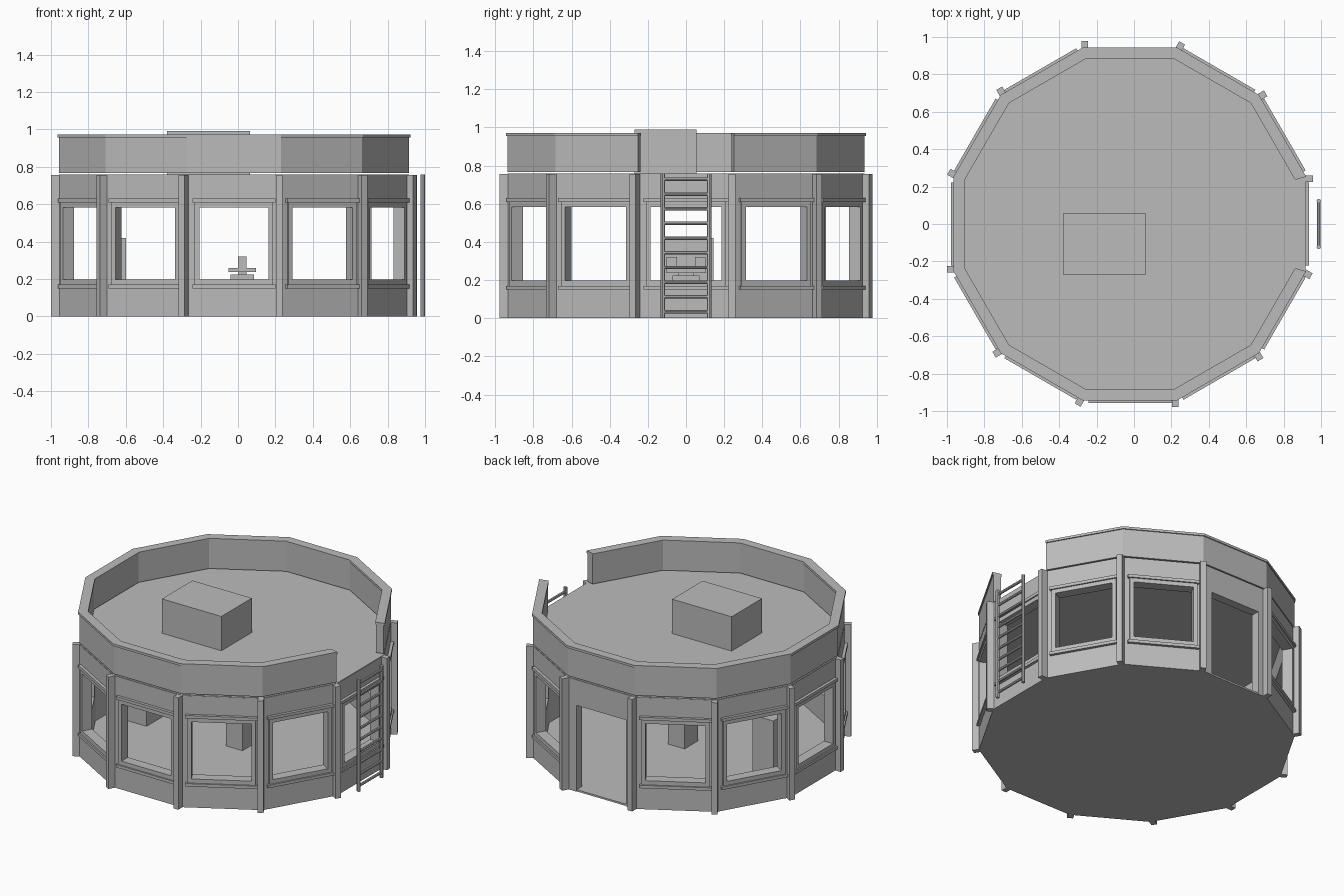
import bpy, bmesh, math
from mathutils import Matrix, Vector

if "Cube" in bpy.data.objects:
    bpy.data.objects.remove(bpy.data.objects["Cube"])

SIDES = 12
STEP = 2 * math.pi / SIDES
TAN = math.tan(STEP / 2)
CENTRE = Matrix.Translation((-0.022, 0, 0))   # the tower body sits off centre, the ladder balances it
WALL_OUT, WALL_IN, WALL_TOP = 0.938, 0.88, 0.755
HOLE, HOLE_LOW, HOLE_HIGH = 0.185, 0.198, 0.583
DOOR_SIDE = 3                                  # back
LADDER_SIDE = 0                                # +x

grey = bpy.data.materials.new("plain_grey")
grey.use_nodes = True
colour = (0.5, 0.5, 0.5, 1)
grey.diffuse_color = colour
grey.node_tree.nodes["Principled BSDF"].inputs["Base Color"].default_value = colour


def finish(bm, name):
    bmesh.ops.recalc_face_normals(bm, faces=bm.faces)
    mesh = bpy.data.meshes.new(name)
    bm.to_mesh(mesh)
    bm.free()
    mesh.materials.append(grey)
    obj = bpy.data.objects.new(name, mesh)
    bpy.context.collection.objects.link(obj)
    return obj


def side_matrix(i):
    """Local x points out of side i, local y runs along it."""
    return CENTRE @ Matrix.Rotation(i * STEP, 4, 'Z')


def box(bm, x0, x1, y0, y1, z0, z1, matrix=Matrix()):
    place = Matrix.Translation(((x0 + x1) / 2, (y0 + y1) / 2, (z0 + z1) / 2))
    size = Matrix.Diagonal((x1 - x0, y1 - y0, z1 - z0, 1))
    bmesh.ops.create_cube(bm, size=1, matrix=matrix @ place @ size)


def rod(bm, a, b, radius):
    a, b = Vector(a), Vector(b)
    d = b - a
    m = Matrix.Translation((a + b) / 2) @ d.to_track_quat('Z', 'Y').to_matrix().to_4x4()
    bmesh.ops.create_cone(bm, cap_ends=True, segments=8, radius1=radius,
                          radius2=radius, depth=d.length, matrix=m)


def corner(k, r, z):
    """Corner between side k and side k + 1 for apothem r."""
    return side_matrix(k) @ Vector((r, r * TAN, z))


def slab(name, r, z0, z1):
    bm = bmesh.new()
    face = bm.faces.new([bm.verts.new(corner(k, r, z0)) for k in range(SIDES)])
    top = bmesh.ops.extrude_face_region(bm, geom=[face], use_keep_orig=True)["geom"]
    bmesh.ops.translate(bm, vec=(0, 0, z1 - z0),
                        verts=[v for v in top if isinstance(v, bmesh.types.BMVert)])
    finish(bm, name)


def open_ring(name, r_in, r_out, z0, z1):
    """Mitred ring that leaves out the ladder side."""
    bm = bmesh.new()
    section = ((r_in, z0), (r_out, z0), (r_out, z1), (r_in, z1))
    loops = [[bm.verts.new(corner(LADDER_SIDE + k, r, z)) for r, z in section]
             for k in range(SIDES)]
    for a, b in zip(loops, loops[1:]):
        for j in range(4):
            n = (j + 1) % 4
            bm.faces.new((a[j], a[n], b[n], b[j]))
    bm.faces.new(loops[0])
    bm.faces.new(loops[-1])
    finish(bm, name)


# Walls: a pierced outer skin, thickened inwards
bm = bmesh.new()
half = WALL_OUT * TAN
across = (-half, -HOLE, HOLE, half)
levels = (0, HOLE_LOW, HOLE_HIGH, WALL_TOP)
for i in range(SIDES):
    m = side_matrix(i)
    for c in range(3):
        for r in range(3):
            if c == 1 and (r == 1 or (r == 0 and i == DOOR_SIDE)):
                continue
            bm.faces.new([bm.verts.new(m @ Vector((WALL_OUT, across[c + dc], levels[r + dr])))
                          for dc, dr in ((0, 0), (1, 0), (1, 1), (0, 1))])
bmesh.ops.remove_doubles(bm, verts=bm.verts, dist=0.0001)
inner = bmesh.ops.extrude_face_region(bm, geom=bm.faces[:], use_keep_orig=True)["geom"]
for v in [g for g in inner if isinstance(g, bmesh.types.BMVert)]:
    p = CENTRE.inverted() @ v.co
    side = round(math.atan2(p.y, p.x) / STEP + 0.001)
    m = side_matrix(side)
    q = m.inverted() @ v.co
    q.x = WALL_IN
    if abs(q.y) > HOLE + 0.01:
        q.y *= WALL_IN / WALL_OUT
    v.co = m @ q
finish(bm, "walls")

slab("floor", 0.934, 0, 0.012)
slab("roof", 0.936, 0.735, 0.758)

# Parapet and its coping
open_ring("parapet", 0.887, 0.936, 0.766, 0.956)
open_ring("parapet_coping", 0.883, 0.943, 0.956, 0.972)

# Corner posts, window frames, sills and heads
posts, frames, ledges = bmesh.new(), bmesh.new(), bmesh.new()
for i in range(SIDES):
    m = side_matrix(i)
    box(posts, 0.93, 0.978, 0.224, 0.26, 0, 0.756, m)
    if i == DOOR_SIDE:
        continue
    for y0, y1 in ((-0.21, -HOLE), (HOLE, 0.21)):
        box(frames, 0.93, 0.948, y0, y1, 0.17, 0.61, m)
    for z0, z1 in ((0.17, HOLE_LOW), (HOLE_HIGH, 0.61)):
        box(frames, 0.93, 0.948, -HOLE, HOLE, z0, z1, m)
    for z in (0.15, 0.61):
        box(ledges, 0.93, 0.957, -0.222, 0.222, z, z + 0.02, m)
finish(posts, "corner_posts")
finish(frames, "window_frames")
finish(ledges, "window_sills_and_heads")

# Rooftop box
bm = bmesh.new()
box(bm, -0.38, 0.065, -0.27, 0.055, 0.758, 0.99)
finish(bm, "rooftop_box")

# Ladder
bm = bmesh.new()
for y in (-0.122, 0.122):
    rod(bm, (0.988, y, 0), (0.988, y, 0.758), 0.012)
for n in range(10):
    z = 0.035 + n * 0.077
    rod(bm, (0.988, -0.13, z), (0.988, 0.13, z), 0.009)
finish(bm, "ladder")

# Sighting table in the middle of the room
bm = bmesh.new()
box(bm, -0.04, 0.085, -0.072, 0.072, 0.012, 0.225)
finish(bm, "table_pedestal")
bm = bmesh.new()
box(bm, 0.0, 0.045, -0.04, 0.04, 0.225, 0.238)
box(bm, -0.05, 0.095, -0.105, 0.105, 0.238, 0.26)
finish(bm, "table_top")
bm = bmesh.new()
for y in (-0.075, 0.075):
    box(bm, 0.0, 0.045, y - 0.027, y + 0.027, 0.26, 0.32)
finish(bm, "table_sights")

# Cabinet by the side wall
bm = bmesh.new()
box(bm, -0.755, -0.6, -0.12, 0.145, 0.012, 0.42)
finish(bm, "cabinet")
